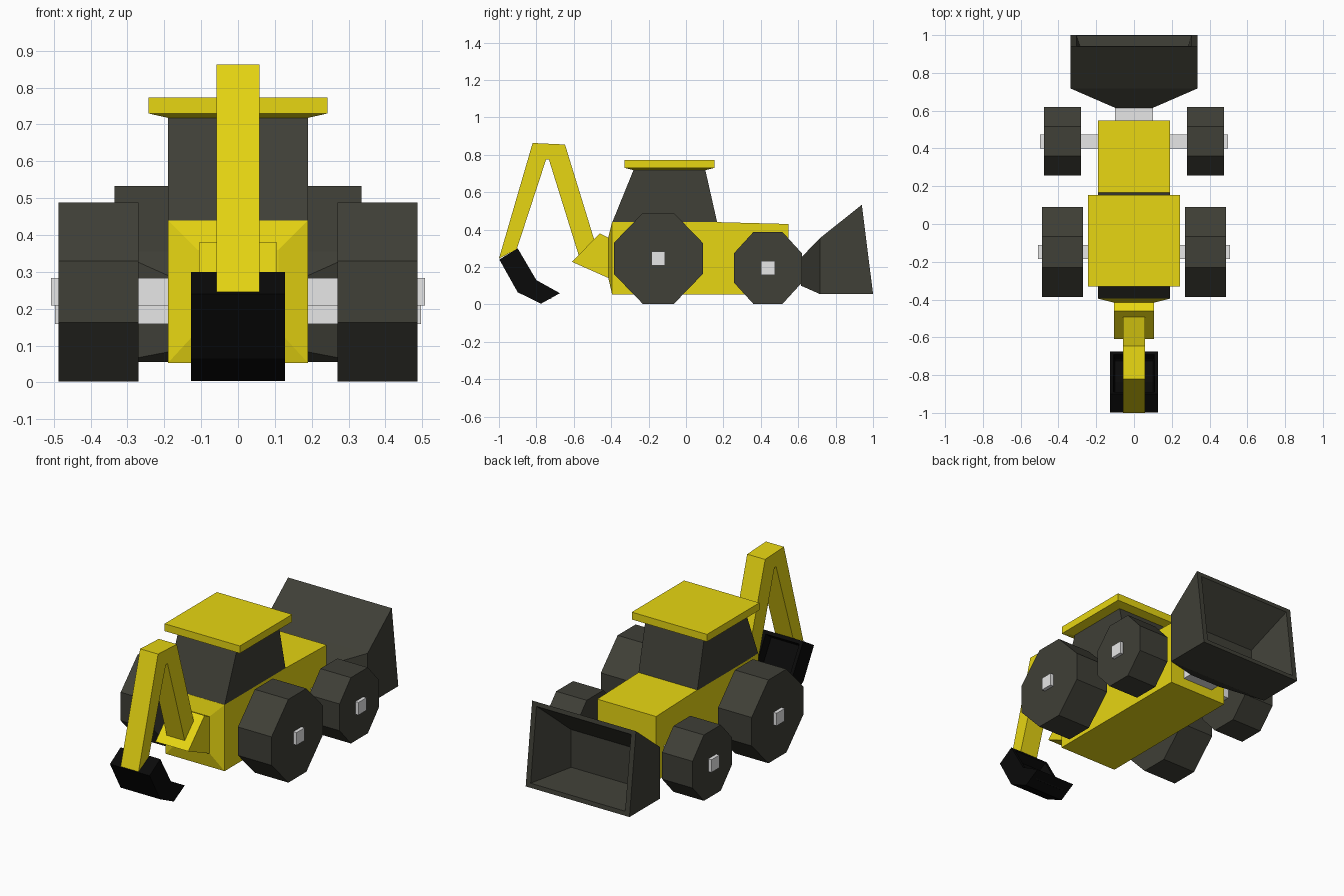
import bpy, bmesh

if "Cube" in bpy.data.objects:
    bpy.data.objects.remove(bpy.data.objects["Cube"])


def material(name, color):
    m = bpy.data.materials.new(name)
    m.diffuse_color = (*color, 1)
    m.use_nodes = True
    m.node_tree.nodes["Principled BSDF"].inputs["Base Color"].default_value = m.diffuse_color
    return m


YELLOW = material("yellow", (0.80, 0.67, 0.006))
DARK = material("dark grey", (0.05, 0.05, 0.038))
BLACK = material("black", (0.003, 0.003, 0.003))
GREY = material("light grey", (0.8, 0.8, 0.8))


def finish(bm, name, mat):
    bmesh.ops.recalc_face_normals(bm, faces=bm.faces[:])
    mesh = bpy.data.meshes.new(name)
    bm.to_mesh(mesh)
    bm.free()
    mesh.materials.append(mat)
    ob = bpy.data.objects.new(name, mesh)
    bpy.context.collection.objects.link(ob)
    return ob


def ring(hx, low, high):
    """Rectangle spanning -hx..hx between two (y, z) points."""
    return [(-hx, *low), (hx, *low), (hx, *high), (-hx, *high)]


def loft(name, mat, rings):
    """Closed skin through a list of four-point rings."""
    bm = bmesh.new()
    vs = [[bm.verts.new(p) for p in r] for r in rings]
    for a, b in zip(vs, vs[1:]):
        for i in range(4):
            j = (i + 1) % 4
            bm.faces.new((a[i], a[j], b[j], b[i]))
    bm.faces.new(vs[0])
    bm.faces.new(vs[-1])
    return finish(bm, name, mat)


def prism(name, mat, x0, x1, profile, open_sides=()):
    """Extrude a (y, z) profile along x; open_sides become a sunken cavity."""
    bm = bmesh.new()
    a = [bm.verts.new((x0, *p)) for p in profile]
    b = [bm.verts.new((x1, *p)) for p in profile]
    n = len(profile)
    sides = [bm.faces.new((a[i], a[(i + 1) % n], b[(i + 1) % n], b[i])) for i in range(n)]
    bm.faces.new(a)
    bm.faces.new(b)
    bmesh.ops.recalc_face_normals(bm, faces=bm.faces[:])
    if open_sides:
        bmesh.ops.inset_region(bm, faces=[sides[i] for i in open_sides],
                               thickness=0.02, depth=0, use_even_offset=True)
        bmesh.ops.inset_region(bm, faces=[sides[i] for i in open_sides],
                               thickness=0.008, depth=-0.05, use_even_offset=True)
    return finish(bm, name, mat)


def box(name, mat, hx, y0, y1, z0, z1):
    return prism(name, mat, -hx, hx, [(y0, z0), (y1, z0), (y1, z1), (y0, z1)])


# Body with hood and a shallow tapered plate at the digger end
loft("body", YELLOW, [
    ring(0.11, (-0.415, 0.14), (-0.415, 0.36)),
    ring(0.19, (-0.395, 0.053), (-0.395, 0.44)),
    ring(0.19, (0.165, 0.053), (0.165, 0.44)),
    ring(0.19, (0.547, 0.053), (0.547, 0.43))])

# Cab and overhanging roof
prism("cab", DARK, -0.19, 0.19, [(-0.395, 0.437), (0.167, 0.437), (0.103, 0.72), (-0.28, 0.72)])
loft("roof", YELLOW, [
    ring(0.19, (-0.28, 0.718), (0.103, 0.718)),
    ring(0.243, (-0.33, 0.73), (0.153, 0.73)),
    ring(0.243, (-0.33, 0.773), (0.153, 0.773))])

# Digger: bracket, bent boom and hollow scoop
prism("digger_bracket", YELLOW, -0.106, 0.106,
      [(-0.61, 0.228), (-0.412, 0.14), (-0.412, 0.355), (-0.46, 0.38)])
prism("digger_boom", YELLOW, -0.058, 0.058,
      [(-1.0, 0.245), (-0.82, 0.863), (-0.647, 0.855), (-0.475, 0.295), (-0.565, 0.235),
       (-0.733, 0.775), (-0.748, 0.775), (-0.905, 0.295)])
prism("digger_scoop", BLACK, -0.128, 0.128,
      [(-0.998, 0.24), (-0.90, 0.30), (-0.80, 0.13), (-0.674, 0.06), (-0.775, 0.004), (-0.90, 0.065)],
      open_sides=(1, 2))

# Loader bucket: outer shell, rim, then the cavity wall going back inside
loft("loader_bucket", DARK, [
    ring(0.10, (0.615, 0.10), (0.615, 0.25)),
    ring(0.335, (0.717, 0.055), (0.717, 0.355)),
    ring(0.335, (1.0, 0.055), (0.94, 0.533)),
    ring(0.305, (0.997, 0.08), (0.943, 0.508)),
    ring(0.22, (0.745, 0.10), (0.745, 0.32))])
box("loader_link", GREY, 0.10, 0.53, 0.63, 0.11, 0.24)

# Wheels and axles: centre y, z, half width and height, flat, inner x, outer x, axle
for label, cy, cz, ry, rz, f, xi, xo, ax in (
        ("rear", -0.148, 0.246, 0.238, 0.243, 0.083, 0.27, 0.487, 0.508),
        ("front", 0.438, 0.195, 0.182, 0.192, 0.078, 0.28, 0.477, 0.497)):
    octagon = [(-f, -rz), (f, -rz), (ry, -f), (ry, f), (f, rz), (-f, rz), (-ry, f), (-ry, -f)]
    octagon = [(cy + y, cz + z) for y, z in octagon]
    for side, s in (("left", -1), ("right", 1)):
        prism(f"{label}_wheel_{side}", DARK, s * xi, s * xo, octagon)
    box(f"{label}_axle", GREY, ax, cy - 0.037, cy + 0.037, cz - 0.037, cz + 0.037)
